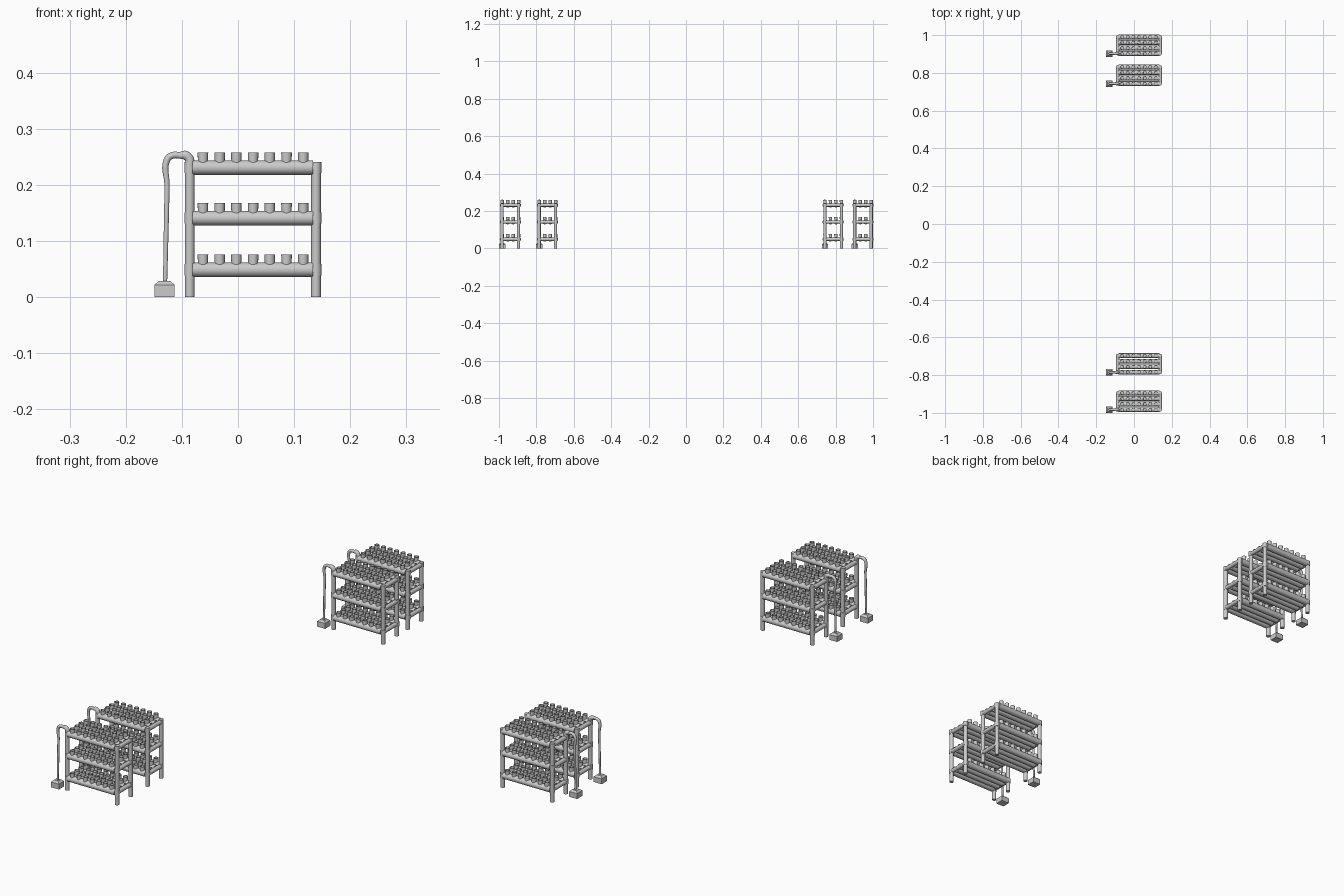
import bpy, bmesh, math
from mathutils import Vector, Matrix

if "Cube" in bpy.data.objects:
    bpy.data.objects.remove(bpy.data.objects["Cube"])

RACK_Y = [-0.983, -0.785, 0.743, 0.902]   # front leg line of each rack
DEPTH = 0.088
LEG_X = (-0.086, 0.139)
TIERS = (0.049, 0.141, 0.231)


def finish(bm, name, smooth=True):
    bmesh.ops.recalc_face_normals(bm, faces=bm.faces)
    me = bpy.data.meshes.new(name)
    bm.to_mesh(me)
    bm.free()
    ob = bpy.data.objects.new(name, me)
    bpy.context.collection.objects.link(ob)
    if smooth:
        bpy.context.view_layer.objects.active = ob
        ob.select_set(True)
        bpy.ops.object.shade_smooth_by_angle(angle=math.radians(40))
        ob.select_set(False)
    return ob


def rod(bm, a, b, r, sides=16):
    a, b = Vector(a), Vector(b)
    d = b - a
    m = Matrix.Translation((a + b) / 2) @ d.to_track_quat('Z', 'Y').to_matrix().to_4x4()
    bmesh.ops.create_cone(bm, cap_ends=True, segments=sides, radius1=r, radius2=r,
                          depth=d.length, matrix=m)


def lathe(bm, profile, x, y, sides=14):
    rings = [[bm.verts.new((x + r * math.cos(math.tau * i / sides),
                            y + r * math.sin(math.tau * i / sides), z))
              for i in range(sides)] for r, z in profile]
    for lo, hi in zip(rings, rings[1:]):
        for i in range(sides):
            j = (i + 1) % sides
            bm.faces.new((lo[i], lo[j], hi[j], hi[i]))
    bm.faces.new(rings[-1])
    bm.faces.new(rings[0][::-1])


def hose(name, points, y, radius):
    cu = bpy.data.curves.new(name, 'CURVE')
    cu.dimensions = '3D'
    cu.bevel_depth = radius
    cu.bevel_resolution = 3
    cu.resolution_u = 6
    cu.use_fill_caps = True
    sp = cu.splines.new('BEZIER')
    sp.bezier_points.add(len(points) - 1)
    for p, (x, z, r) in zip(sp.bezier_points, points):
        p.co = (x, y, z)
        p.radius = r
        p.handle_left_type = p.handle_right_type = 'AUTO'
    ob = bpy.data.objects.new(name, cu)
    bpy.context.collection.objects.link(ob)


for n, y0 in enumerate(RACK_Y, 1):
    rows = [y0 + DEPTH * i / 3 for i in range(4)]

    # corner legs
    bm = bmesh.new()
    for x in LEG_X:
        for y in (y0, y0 + DEPTH):
            rod(bm, (x, y, 0), (x, y, 0.238), 0.0085)
    finish(bm, f"legs_{n}")

    # header pipes across each end, with collars on the legs
    bm = bmesh.new()
    for z in TIERS:
        for x in LEG_X:
            rod(bm, (x, y0, z), (x, y0 + DEPTH, z), 0.0085)
            for y in (y0, y0 + DEPTH):
                rod(bm, (x, y, z - 0.01), (x, y, z + 0.01), 0.0096)
    finish(bm, f"header_pipes_{n}")

    # growing channels
    bm = bmesh.new()
    for z in TIERS:
        for y in rows:
            rod(bm, (-0.081, y, z), (0.134, y, z), 0.0128, 20)
    finish(bm, f"channels_{n}")

    # open plant cups
    bm = bmesh.new()
    for z in TIERS:
        for y in rows:
            for k in range(7):
                lathe(bm, [(0.0088, z + 0.004), (0.0095, z + 0.027), (0.0082, z + 0.027),
                           (0.0078, z + 0.014)], -0.0625 + 0.0298 * k, y)
    finish(bm, f"plant_cups_{n}")

    # supply pipe: elbow over the leg, then hose down to the pump
    hose(f"supply_elbow_{n}", [(-0.086, 0.236, 1), (-0.0865, 0.246, 1), (-0.094, 0.253, 1),
                               (-0.103, 0.2525, 0.8)], y0, 0.0085)
    hose(f"supply_hose_{n}", [(-0.10, 0.2525, 1), (-0.118, 0.2525, 1.05), (-0.1265, 0.245, 1.05),
                              (-0.1265, 0.20, 0.8), (-0.128, 0.12, 0.75), (-0.130, 0.025, 0.65)],
         y0, 0.006)

    # pump box with sloped top
    bm = bmesh.new()
    levels = [(0.018, 0), (0.018, 0.022), (0.010, 0.029)]
    rings = [[bm.verts.new((-0.131 + sx * h, y0 + sy * h * 0.95, z))
              for sx, sy in ((-1, -1), (1, -1), (1, 1), (-1, 1))] for h, z in levels]
    for lo, hi in zip(rings, rings[1:]):
        for i in range(4):
            j = (i + 1) % 4
            bm.faces.new((lo[i], lo[j], hi[j], hi[i]))
    bm.faces.new(rings[-1])
    bm.faces.new(rings[0][::-1])
    finish(bm, f"pump_box_{n}", smooth=False)
